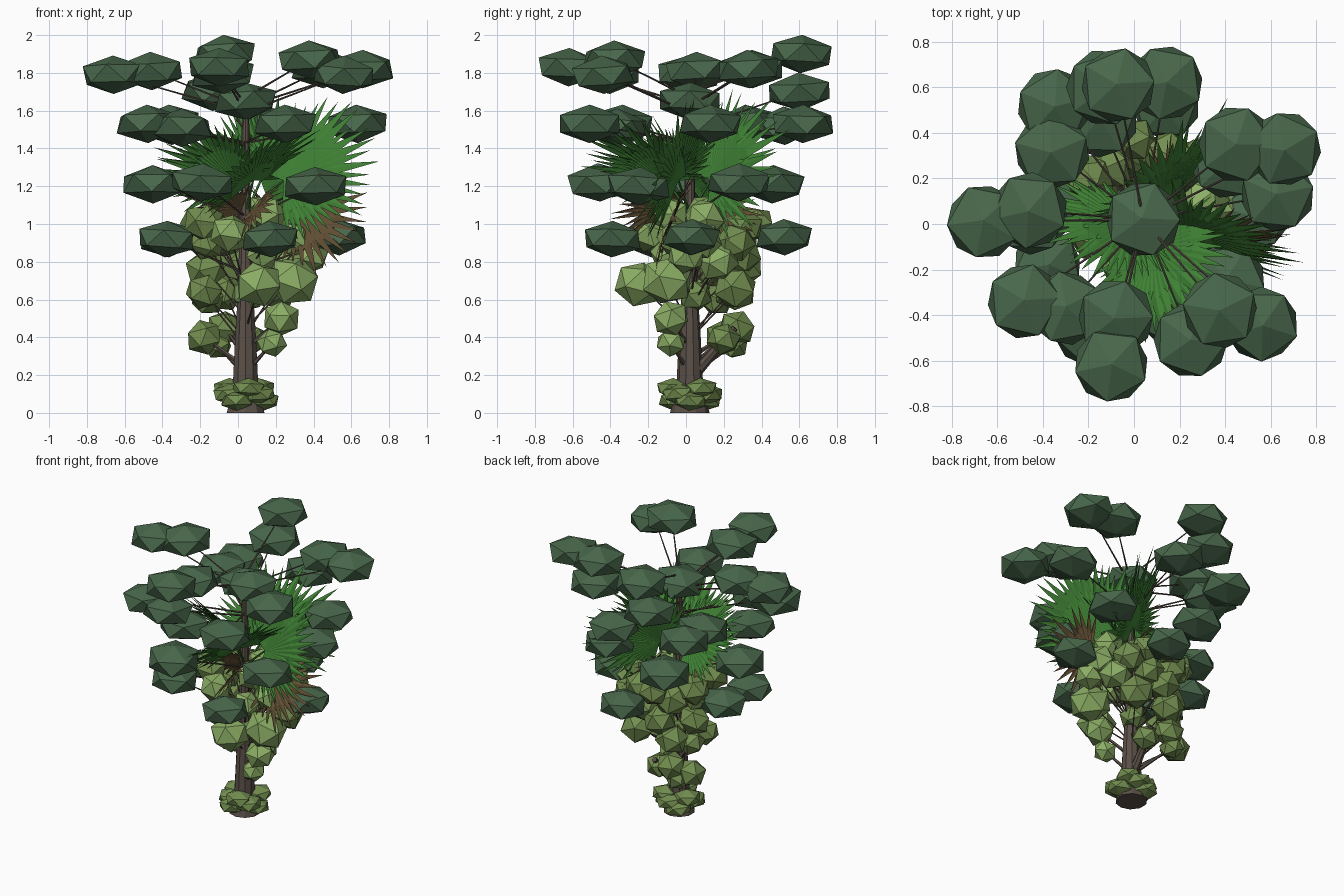
import bpy, bmesh, math, random
from mathutils import Vector, Matrix

random.seed(4)
cube = bpy.data.objects.get("Cube")
if cube:
    bpy.data.objects.remove(cube)


def material(name, r, g, b):
    m = bpy.data.materials.new(name)
    m.use_nodes = True
    m.diffuse_color = (r, g, b, 1)
    m.node_tree.nodes["Principled BSDF"].inputs["Base Color"].default_value = (r, g, b, 1)
    return m


bark = material("bark brown", .105, .08, .065)
pine = material("dark pine green", .065, .135, .07)
olive = material("olive green", .17, .27, .08)
lime = material("light leaf green", .26, .42, .13)
palm = material("palm green", .05, .22, .035)
dead = material("dead frond brown", .125, .08, .035)


def finish(name, bm, mat):
    mesh = bpy.data.meshes.new(name)
    bm.to_mesh(mesh)
    bm.free()
    mesh.materials.append(mat)
    obj = bpy.data.objects.new(name, mesh)
    bpy.context.collection.objects.link(obj)
    return obj


def clump(name, pos, radius, height, mat, tilt=.08):
    """Faceted foliage clump: a squashed, slightly tilted icosahedron."""
    bm = bmesh.new()
    turn = Matrix.Rotation(random.uniform(-tilt, tilt), 4, 'X') @ Matrix.Rotation(random.uniform(-tilt, tilt), 4, 'Y')
    spin = Matrix.Rotation(random.uniform(0, math.tau), 4, 'Z')
    size = Matrix.Diagonal((radius, radius, height, 1))
    bmesh.ops.create_icosphere(bm, subdivisions=1, radius=1, matrix=Matrix.Translation(pos) @ turn @ size @ spin)
    return finish(name, bm, mat)


def limb(bm, a, b, r1, r2, sides=6):
    """Tapered stick between two points."""
    a, b = Vector(a), Vector(b)
    d = b - a
    place = Matrix.Translation((a + b) / 2) @ d.to_track_quat('Z', 'Y').to_matrix().to_4x4()
    bmesh.ops.create_cone(bm, cap_ends=True, segments=sides, radius1=r1, radius2=r2, depth=d.length, matrix=place)


def fan(name, hub, azimuth, elevation, roll, length, mat, blades=26, spread=115):
    """Palm frond: folded pointed blades around a hub."""
    bm = bmesh.new()
    az, el, ro = (math.radians(v) for v in (azimuth, elevation, roll))
    out = Vector((math.cos(az) * math.cos(el), math.sin(az) * math.cos(el), math.sin(el)))
    side = Vector((-math.sin(az), math.cos(az), 0))
    up = out.cross(side)
    side, up = side * math.cos(ro) + up * math.sin(ro), up * math.cos(ro) - side * math.sin(ro)
    hub = Vector(hub)
    for i in range(blades):
        t = math.radians(spread) * (2 * i / (blades - 1) - 1)
        ray = out * math.cos(t) + side * math.sin(t)
        across = out * -math.sin(t) + side * math.cos(t)
        reach = length * (.74 + .26 * math.cos(t)) * random.uniform(.86, 1.08)
        wide = reach * .06
        mid = hub + ray * reach * .52
        points = [hub, mid + across * wide, hub + ray * reach - up * random.uniform(0, .12) * reach,
                  mid - across * wide, mid + up * wide * .3]
        h, l, tip, r, ridge = [bm.verts.new(p) for p in points]
        for tri in ((h, ridge, l), (l, ridge, tip), (tip, ridge, r), (r, ridge, h)):
            bm.faces.new(tri[::-1])
    return finish(name, bm, mat)


# Trunk with flared foot
axis = Vector((.04, .02, 0))
bm = bmesh.new()
rings = [(0, .105), (.12, .072), (.4, .058), (.6, .045), (1, .032), (1.65, .018)]
for (z1, r1), (z2, r2) in zip(rings, rings[1:]):
    limb(bm, axis + Vector((0, 0, z1)), axis + Vector((0, 0, z2)), r1, r2, 10)
finish("trunk", bm, bark)

# Dark flat crowns in tiers
crown_top = [(-.66, .01, 1.79), (-.46, .06, 1.81), (-.07, .61, 1.9), (-.13, .6, 1.7), (-.1, -.62, 1.83),
             (-.08, -.41, 1.79), (.38, -.38, 1.87), (.56, -.44, 1.79), (.66, .33, 1.82), (.45, .35, 1.82)]
crown_mid = [(-.48, -.34, 1.53), (-.3, -.37, 1.51), (.25, -.51, 1.53), (.63, .13, 1.53), (.14, .62, 1.53),
             (-.36, .32, 1.53), (-.35, .52, 1.52)]
crown_low = [(-.45, .03, 1.21), (-.19, -.46, 1.22), (.41, -.25, 1.2), (.41, .28, 1.22), (-.15, .46, 1.21),
             (-.38, -.18, .92), (-.37, .1, .92), (.17, -.39, .92), (.53, .03, .93), (.14, .52, .93)]
clump("crown_centre", (.04, .02, 1.65), .185, .1, pine)
bm = bmesh.new()
for tier, drop in ((crown_top, .2), (crown_mid, .1), (crown_low, .18)):
    for p in tier:
        radius = .184 if p[2] > 1 else .168
        clump("crown", p, radius * random.uniform(.98, 1.02), .102 if p[2] > 1 else .097, pine)
        limb(bm, axis + Vector((0, 0, p[2] - drop)), p, .007, .003, 5)

# Rounded shrub clumps around the trunk: position and radius
shrub_low = [(-.18, .2, .4, .1), (-.07, .27, .45, .1), (-.11, .25, .36, .08), (.07, .2, .39, .09),
             (.18, -.08, .37, .08), (.23, -.08, .5, .1)]
shrub_mid = [(.11, -.25, .68, .13), (.29, -.1, .7, .14), (.2, .26, .66, .12), (-.17, .15, .76, .11),
             (-.18, .05, .64, .1), (-.07, .26, .64, .11), (.3, .17, .8, .11), (.38, 0, .83, .1),
             (.05, .05, .62, .09), (0, .3, .77, .11), (.12, .3, .83, .1), (.13, -.1, .84, .09), (-.16, .16, .6, .09)]
shrub_top = [(-.18, -.05, 1.01, .11), (-.04, -.19, .95, .11), (.16, -.08, 1.05, .1), (.31, .1, 1.03, .11),
             (.36, .08, .91, .11), (-.2, .2, 1, .11), (0, .37, 1, .1), (-.08, .27, .93, .12),
             (.15, .3, .98, .11), (.1, .1, 1.06, .1), (.26, .26, .9, .11), (-.17, .1, .9, .1), (.29, -.06, .92, .1)]
for tier, drop, thick in ((shrub_low, .16, .014), (shrub_mid, .25, .006), (shrub_top, .32, .006)):
    for x, y, z, r in tier:
        sunny = x - y > .1 or z > 1.02
        clump("shrub", (x, y, z), r * 1.04, r * .95, lime if sunny else olive, .5)
        limb(bm, axis + Vector((0, 0, z - drop)), (x, y, z), thick, thick / 2, 5)
# One stout fork low on the trunk
limb(bm, axis + Vector((0, 0, .18)), (.07, .26, .45), .035, .018, 8)
finish("branches", bm, bark)

# Low skirt of flat clumps at the foot
for i in range(9):
    a = i * math.tau / 9
    spot = axis + Vector((math.cos(a) * .09, math.sin(a) * .09, (.065, .13, .1)[i % 3]))
    clump("foot_shrub", spot, .095, .055, olive)

# Green palm fronds on stalks
bm = bmesh.new()
for hub, az, el, roll, size in (((.24, -.04, 1.23), -8, 35, 65, .53), ((.12, .13, 1.23), 54, 40, 65, .54),
                                ((.08, -.1, 1.23), -74, 36, 28, .48), ((-.02, 0, 1.23), 186, 34, 45, .45)):
    fan("palm_frond", hub, az, el, roll, size, palm, 34)
    limb(bm, axis + Vector((0, 0, 1.05)), hub, .009, .006, 5)
finish("frond_stalks", bm, palm)

# Withered fronds hanging below
for hub, az, el, roll, size in (((.32, -.06, 1.04), -12, -18, 65, .39), ((.14, .14, 1.08), 62, -20, 50, .28),
                                ((.02, .0, 1.08), 195, -12, 50, .27), ((.08, -.12, 1.08), -85, -15, 50, .28)):
    fan("withered_frond", hub, az, el, roll, size, dead, 18, 100)
